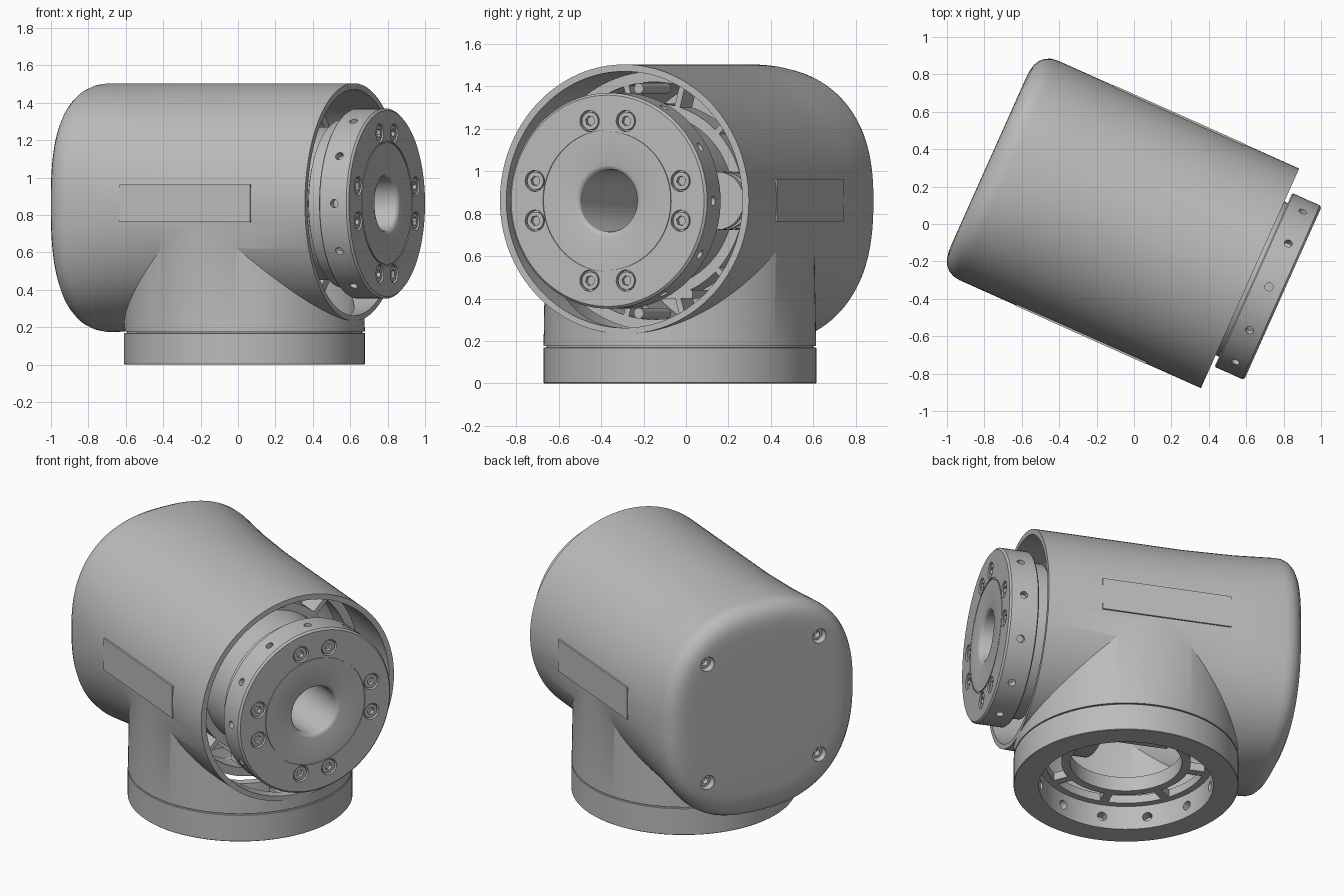
import bpy, bmesh
from math import sin, cos, pi, radians, copysign
from mathutils import Matrix, Vector

if "Cube" in bpy.data.objects:
    bpy.data.objects.remove(bpy.data.objects["Cube"])

grey = bpy.data.materials.new("machined grey")
grey.use_nodes = True
grey.diffuse_color = (0.5, 0.5, 0.5, 1)
grey.node_tree.nodes["Principled BSDF"].inputs["Base Color"].default_value = (0.5, 0.5, 0.5, 1)

# Frames: local z runs along the joint axis, or straight up through the foot
TURN = radians(-24.1)
HEIGHT = 0.861
U = Vector((cos(TURN), sin(TURN), 0))
V = Vector((-sin(TURN), cos(TURN), 0))
CENTRE = V * -0.012
JOINT = Matrix.Translation(CENTRE + Vector((0, 0, HEIGHT))) @ \
    Matrix((V, (0, 0, 1), U)).transposed().to_4x4()
FOOT = Matrix.Translation(CENTRE + U * 0.044) @ Matrix.Rotation(TURN, 4, 'Z')


def finish(name, bm, frame):
    bmesh.ops.remove_doubles(bm, verts=bm.verts, dist=1e-5)
    bmesh.ops.recalc_face_normals(bm, faces=bm.faces)
    mesh = bpy.data.meshes.new(name)
    bm.to_mesh(mesh)
    bm.free()
    mesh.materials.append(grey)
    obj = bpy.data.objects.new(name, mesh)
    obj.matrix_world = frame
    bpy.context.collection.objects.link(obj)
    smooth(obj)
    return obj


def smooth(obj):
    for p in obj.data.polygons:
        p.use_smooth = True
    obj.data.set_sharp_from_angle(angle=radians(30))


def skin(bm, rings, closed):
    """Bridge rings of points with quads; cap the ends unless closed."""
    loops = [[bm.verts.new(p) for p in ring] for ring in rings]
    n = len(loops[0])
    pairs = list(zip(loops, loops[1:])) + ([(loops[-1], loops[0])] if closed else [])
    for a, b in pairs:
        for i in range(n):
            j = (i + 1) % n
            bm.faces.new((a[i], a[j], b[j], b[i]))
    if not closed:
        bm.faces.new(loops[0])
        bm.faces.new(loops[-1])


def lathe(bm, profile, at=Matrix(), closed=True, segs=96):
    rings = [[at @ Vector((r * cos(2 * pi * i / segs), r * sin(2 * pi * i / segs), z))
              for i in range(segs)] for r, z in profile]
    skin(bm, rings, closed)


def rod(bm, r, z0, z1, at=Matrix(), segs=20):
    lathe(bm, [(r, z0), (r, z1)], at, False, segs)


def tube(bm, r0, r1, z0, z1, at=Matrix(), segs=96):
    lathe(bm, [(r0, z0), (r1, z0), (r1, z1), (r0, z1)], at, True, segs)


def box(bm, lo, hi, at=Matrix()):
    skin(bm, [[at @ Vector((x, y, z)) for x, y in
               ((lo[0], lo[1]), (hi[0], lo[1]), (hi[0], hi[1]), (lo[0], hi[1]))]
              for z in (lo[2], hi[2])], False)


def around(count, r=0.0, offset=0.0):
    """Places on a circle, local x pointing outwards."""
    return [Matrix.Rotation(2 * pi * i / count + offset, 4, 'Z') @ Matrix.Translation((r, 0, 0))
            for i in range(count)]


def radial_holes(bm, r, r0, r1, z):
    for m in around(12):
        rod(bm, r, r0, r1, m @ Matrix.Translation((0, 0, z)) @ Matrix.Rotation(pi / 2, 4, 'Y'))


def single(name, frame, build, *args):
    bm = bmesh.new()
    build(bm, *args)
    return finish(name, bm, frame)


def boolean(obj, cutter, operation='DIFFERENCE'):
    mod = obj.modifiers.new("cut", 'BOOLEAN')
    mod.object, mod.operation, mod.solver = cutter, operation, 'EXACT'
    bpy.context.view_layer.update()
    graph = bpy.context.evaluated_depsgraph_get()
    mesh = bpy.data.meshes.new_from_object(obj.evaluated_get(graph))
    obj.modifiers.clear()
    obj.data = mesh
    bpy.data.objects.remove(cutter)
    smooth(obj)


def loft(bm, stations, segs=128):
    """Sections going from a round mouth to a squarish closed end."""
    rings = []
    for s, r, power, low in stations:
        ring = []
        for i in range(segs):
            c, d = cos(2 * pi * i / segs), sin(2 * pi * i / segs)
            y = copysign(abs(d) ** (2 / power), d) * (r if d > 0 else low)
            ring.append((copysign(abs(c) ** (2 / power), c) * r, y, s))
        rings.append(ring)
    skin(bm, rings, False)


# Housing shell: lofted body joined to the upright branch, then hollowed
housing = single("housing", JOINT, loft, [
    (0.685, 0.643, 2, 0.628), (-0.2, 0.643, 2, 0.65), (-0.5, 0.643, 2.12, 0.672),
    (-0.73, 0.643, 2.35, 0.688), (-0.765, 0.638, 2.4, 0.682), (-0.795, 0.624, 2.45, 0.667),
    (-0.82, 0.6, 2.5, 0.64), (-0.836, 0.57, 2.6, 0.605), (-0.844, 0.53, 2.7, 0.56),
    (-0.846, 0.48, 2.8, 0.51), (-0.846, 0.25, 2.8, 0.25)])
boolean(housing, single("branch", FOOT, lathe, [(0.643, 0.176), (0.631, HEIGHT)],
                        Matrix(), False, 128), 'UNION')
boolean(housing, single("body_hollow", JOINT, loft, [
    (0.8, 0.61, 2, 0.598), (-0.2, 0.61, 2, 0.61), (-0.7, 0.585, 2.35, 0.62)]))
boolean(housing, single("branch_hollow", FOOT, rod, 0.585, 0.1, HEIGHT, Matrix(), 96))

# Screw pockets in the closed end
corners = [Matrix.Translation((0.373 * x, 0.373 * y - 0.01, 0)) for x in (-1, 1) for y in (-1, 1)]
bm = bmesh.new()
for m in corners:
    rod(bm, 0.045, -0.95, -0.785, m)
boolean(housing, finish("pocket_cutter", bm, JOINT))
bm = bmesh.new()
for m in corners:
    tube(bm, 0.02, 0.036, -0.815, -0.77, m, 18)
finish("end_screws", bm, JOINT)

# Flat pads almost flush with both sides of the body
bm = bmesh.new()
for side in (-1, 1):
    a, b = sorted((0.63 * side, 0.6455 * side))
    box(bm, (a, -0.098, -0.4), (b, 0.102, 0.365))
finish("side_pads", bm, JOINT)

# Foot ring with a row of holes on its inner wall
foot = single("foot_ring", FOOT, lathe, [
    (0.5, 0), (0.641, 0), (0.644, 0.003), (0.644, 0.167), (0.641, 0.17), (0.5, 0.17)])
bm = bmesh.new()
radial_holes(bm, 0.028, 0.45, 0.56, 0.075)
boolean(foot, finish("foot_hole_cutter", bm, FOOT))
single("foot_seam", FOOT, tube, 0.5, 0.63, 0.165, 0.19)

# Spoked web above the foot, with a small bracket plate over it
bm = bmesh.new()
tube(bm, 0.46, 0.585, 0.15, 0.2)
tube(bm, 0.32, 0.37, 0.15, 0.24)
for m in around(8):
    box(bm, (0.36, -0.025, 0.15), (0.47, 0.025, 0.2), m)
finish("foot_web", bm, FOOT)
bracket = single("bracket_plate", FOOT, box, (-0.3, -0.2, 0.4), (0.3, 0.2, 0.44))
boolean(bracket, single("bracket_hole_cutter", FOOT, rod, 0.02, 0.35, 0.5))

# Output flange: wide disc on a narrower neck, with a rounded bore
flange = single("output_flange", JOINT, lathe, [
    (0.145, 0.2), (0.41, 0.2), (0.41, 0.6), (0.45, 0.62), (0.45, 0.705), (0.502, 0.705),
    (0.509, 0.712), (0.509, 0.867), (0.498, 0.878), (0.334, 0.878), (0.334, 0.872), (0.326, 0.872),
    (0.326, 0.878), (0.168, 0.878), (0.156, 0.874), (0.148, 0.865), (0.145, 0.85)])
spots = [m for turn in (-14, 14) for m in around(4, 0.388, radians(turn))]
bm = bmesh.new()
for m in spots:
    rod(bm, 0.05, 0.845, 0.95, m, 24)
radial_holes(bm, 0.022, 0.47, 0.56, 0.796)
boolean(flange, finish("flange_cutter", bm, JOINT))

# Flange bolts with six-sided sockets
bm = bmesh.new()
for m in spots:
    rod(bm, 0.042, 0.84, 0.872, m, 24)
bolts = finish("flange_bolts", bm, JOINT)
bm = bmesh.new()
for m in spots:
    rod(bm, 0.024, 0.85, 0.9, m, 6)
boolean(bolts, finish("socket_cutter", bm, JOINT))

# Spoked bearing carrier deep inside the mouth of the housing
bm = bmesh.new()
tube(bm, 0.56, 0.612, 0.2, 0.34)
tube(bm, 0.4, 0.46, 0.2, 0.34)
for m in around(12, 0, pi / 12):
    box(bm, (0.44, -0.014, 0.2), (0.58, 0.014, 0.34), m)
for m in around(2, 0.53, pi / 2):
    rod(bm, 0.025, 0.2, 0.52, m)
finish("bearing_carrier", bm, JOINT)

# Motor barrel and ribbed side unit inside the housing
single("motor_barrel", JOINT, tube, 0.145, 0.36, -0.6, 0.21)
bm = bmesh.new()
for i in range(9):
    z = 0.3 + i * 0.034
    rod(bm, 0.125 if i % 2 else 0.137, z, z + 0.034, Matrix.Translation((0.445, 0, 0)), 32)
finish("ribbed_side_unit", bm, JOINT)
